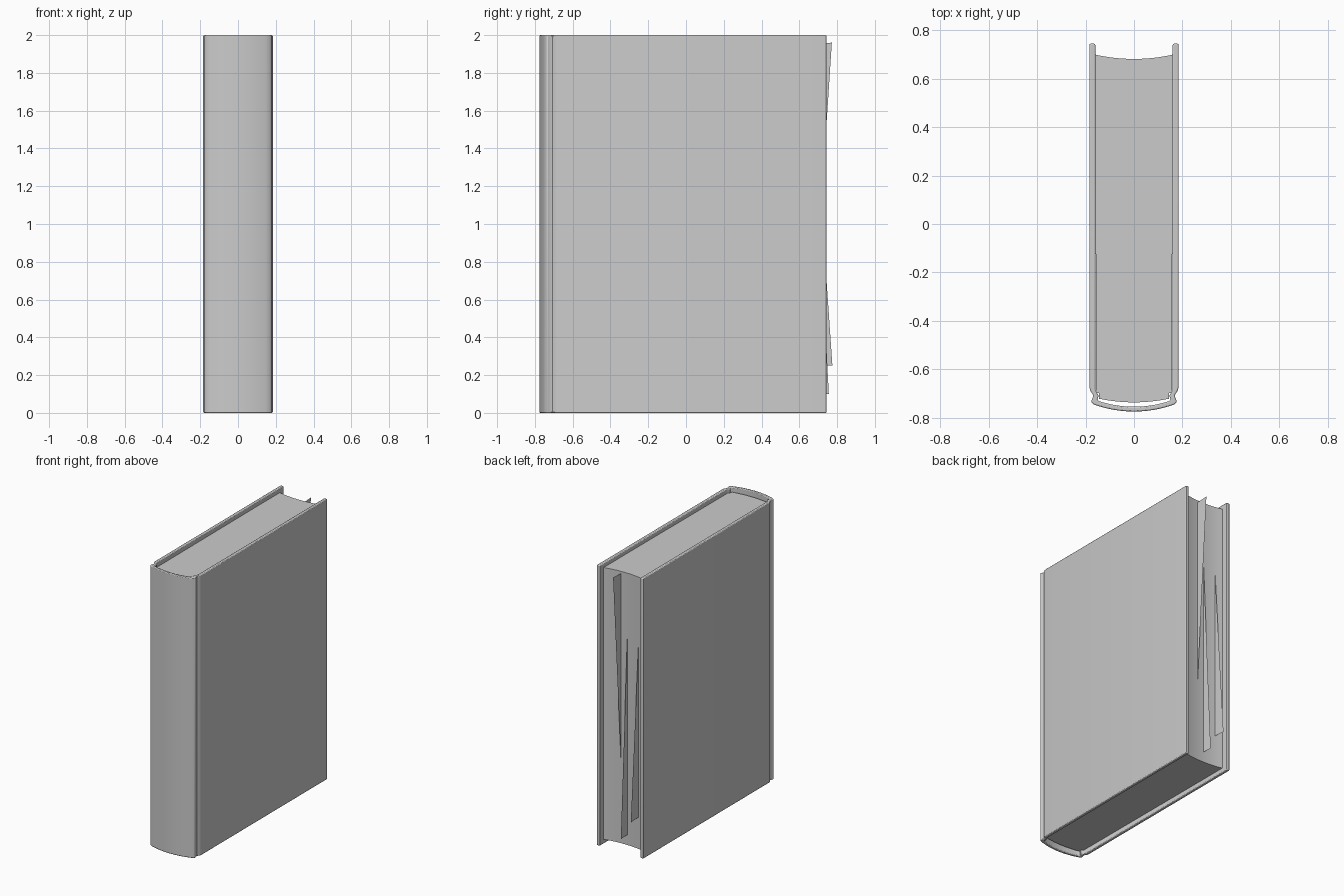
import bpy, bmesh, math

if "Cube" in bpy.data.objects:
    bpy.data.objects.remove(bpy.data.objects["Cube"])


def finish(name, bm, bevel=0.0):
    bmesh.ops.recalc_face_normals(bm, faces=bm.faces[:])
    mesh = bpy.data.meshes.new(name)
    bm.to_mesh(mesh)
    bm.free()
    ob = bpy.data.objects.new(name, mesh)
    bpy.context.collection.objects.link(ob)
    if bevel:
        mod = ob.modifiers.new("bevel", 'BEVEL')
        mod.width, mod.segments = bevel, 2
        mod.limit_method, mod.angle_limit = 'ANGLE', math.radians(60)
    bpy.ops.object.select_all(action='DESELECT')
    ob.select_set(True)
    bpy.context.view_layer.objects.active = ob
    bpy.ops.object.shade_smooth_by_angle(angle=math.radians(30))
    return ob


def extrude(name, outline, z0, z1, bevel=0.0):
    """Extrude a closed plan outline upwards."""
    bm = bmesh.new()
    face = bm.faces.new([bm.verts.new((x, y, z0)) for x, y in outline])
    new = bmesh.ops.extrude_face_region(bm, geom=[face])["geom"]
    verts = [v for v in new if isinstance(v, bmesh.types.BMVert)]
    bmesh.ops.translate(bm, verts=verts, vec=(0, 0, z1 - z0))
    return finish(name, bm, bevel)


def arc(half, y_edge, y_mid, n=16):
    """Shallow curve from +half to -half."""
    pts = []
    for i in range(n + 1):
        t = 1 - 2 * i / n
        pts.append((half * t, y_mid + (y_edge - y_mid) * t * t))
    return pts


def mirror(pts):
    return [(-x, y) for x, y in reversed(pts)]


# Case: two boards, hinge grooves and rounded spine in one wall
outer = [(0.184, 0.745), (0.184, -0.675), (0.181, -0.688), (0.169, -0.706),
         (0.170, -0.716), (0.178, -0.734)]
inner = [(0.160, 0.745), (0.160, -0.683), (0.156, -0.692), (0.147, -0.708),
         (0.148, -0.718), (0.152, -0.726)]
outside = outer + arc(0.166, -0.746, -0.775) + mirror(outer)
inside = inner + arc(0.142, -0.733, -0.755) + mirror(inner)
extrude("cover", outside + inside[::-1], 0.0, 2.0, 0.005)

# Page block: rounded back, hollow fore-edge
extrude("page_block", arc(0.161, 0.70, 0.682) + arc(0.156, -0.697, -0.711)[::-1],
        0.03, 1.97)

# Lining glued over the back of the pages
extrude("spine_lining", arc(0.144, -0.697, -0.709) + arc(0.144, -0.722, -0.737)[::-1],
        0.03, 1.97)

# Loose page corners poking out: x, outer y, corner z, tip z
for i, (x, y, zc, zt) in enumerate([(0.035, 0.772, 1.96, 0.63),
                                    (-0.015, 0.756, 0.10, 1.50),
                                    (-0.107, 0.775, 0.25, 1.56)]):
    slope = (y - 0.685) / (zt - zc)
    bm = bmesh.new()
    z_in = zc + slope * (y - 0.66)
    pts = [(x, y, zc), (x, 0.685, zt), (x, 0.66, zt), (x, 0.66, z_in)]
    bm.faces.new([bm.verts.new(p) for p in pts])
    finish(f"loose_page_{i + 1}", bm)
